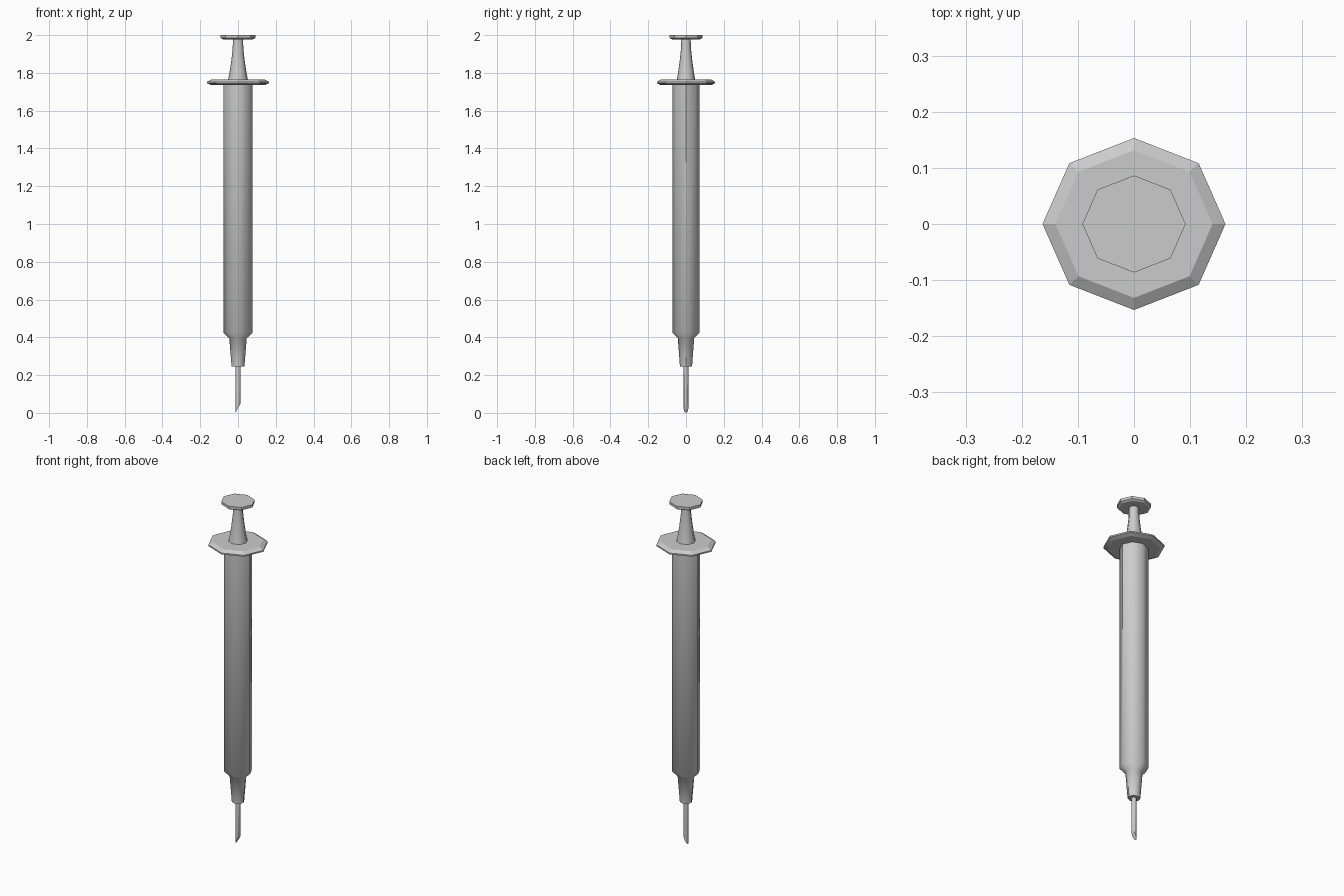
import bpy, bmesh, math

if "Cube" in bpy.data.objects:
    bpy.data.objects.remove(bpy.data.objects["Cube"])

grey = bpy.data.materials.new("grey")
grey.diffuse_color = (0.6, 0.6, 0.6, 1)
grey.use_nodes = True
grey.node_tree.nodes["Principled BSDF"].inputs["Base Color"].default_value = grey.diffuse_color

N = 8          # sides
RY = 0.94      # the section is slightly narrower in y


def lathe(name, profile, tip=None, angle=50):
    """Octagonal solid from (radius, z) points, bottom to top."""
    bm = bmesh.new()
    rings = []
    for r, z in profile:
        rings.append([bm.verts.new((r * math.cos(math.tau * i / N),
                                    r * RY * math.sin(math.tau * i / N), z))
                      for i in range(N)])
    for a, b in zip(rings, rings[1:]):
        for i in range(N):
            j = (i + 1) % N
            bm.faces.new((a[i], a[j], b[j], b[i]))
    bm.faces.new(rings[0][::-1])
    bm.faces.new(rings[-1])
    if tip:
        # slanted cut across the lowest ring
        r = profile[0][0]
        for v in rings[0]:
            v.co.z += tip * (v.co.x + r) / (2 * r)
    me = bpy.data.meshes.new(name)
    bm.to_mesh(me)
    bm.free()
    me.materials.append(grey)
    ob = bpy.data.objects.new(name, me)
    bpy.context.collection.objects.link(ob)
    bpy.context.view_layer.objects.active = ob
    ob.select_set(True)
    bpy.ops.object.shade_smooth_by_angle(angle=math.radians(angle))
    ob.select_set(False)
    return ob


# needle with bevelled point
lathe("needle", [(0.014, 0.0), (0.014, 0.25)], tip=0.05)
# hub, shoulder and barrel
lathe("barrel", [(0.034, 0.245), (0.046, 0.395), (0.077, 0.425), (0.077, 1.74)], angle=46)
# finger flange with bevelled rim
lathe("finger_flange", [(0.140, 1.735), (0.163, 1.745), (0.163, 1.753), (0.140, 1.766)], angle=20)
# flared plunger stem
lathe("plunger_stem", [(0.053, 1.76), (0.045, 1.80), (0.036, 1.86),
                       (0.029, 1.92), (0.026, 1.982)])
# thumb pad
lathe("thumb_pad", [(0.080, 1.978), (0.092, 1.985), (0.092, 2.0)], angle=20)
